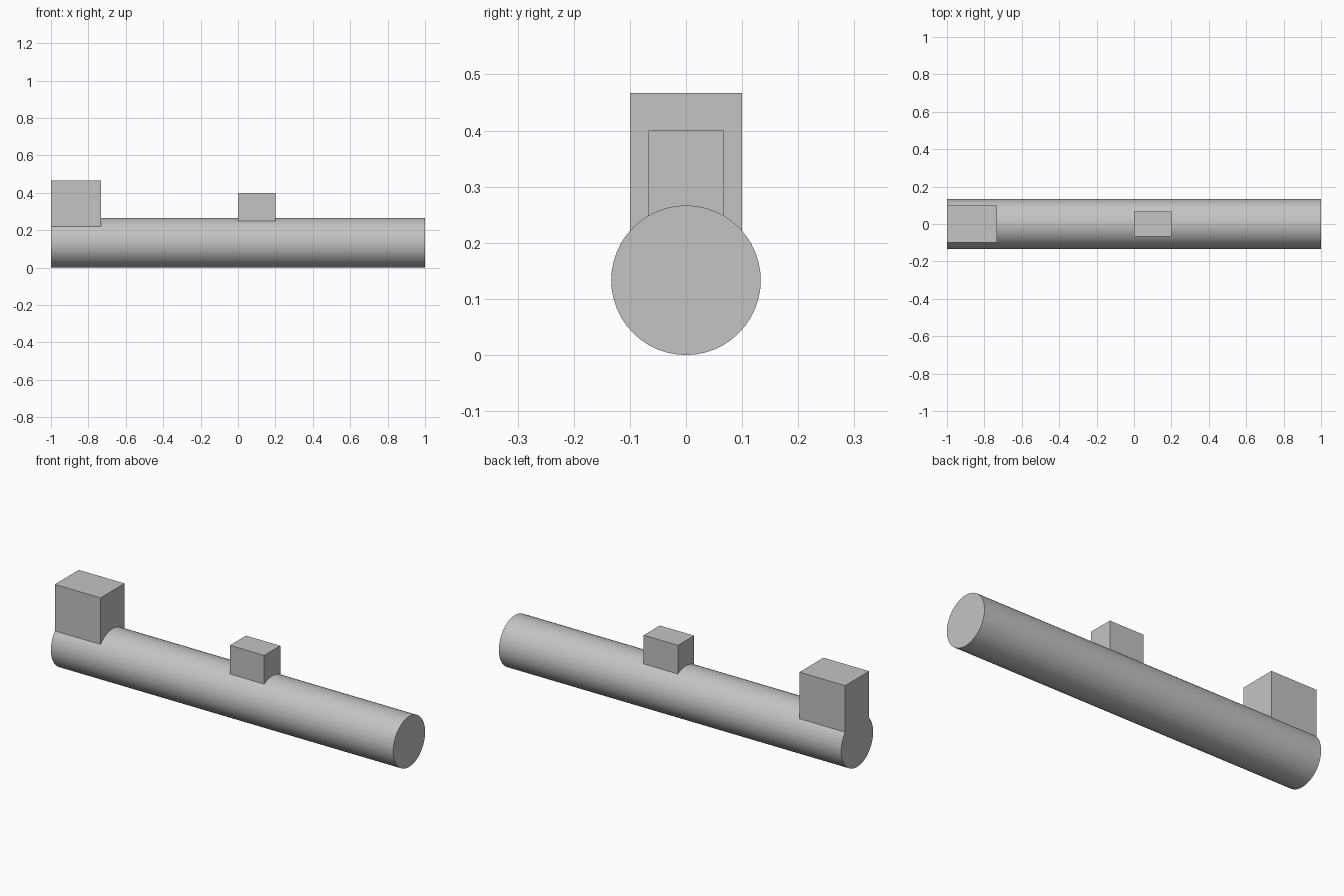
import bpy
import math

if "Cube" in bpy.data.objects:
    bpy.data.objects.remove(bpy.data.objects["Cube"], do_unlink=True)

RADIUS = 2 / 15
SEGMENTS = 48

grey = bpy.data.materials.new("light_grey")
grey.use_nodes = True
colour = (0.55, 0.55, 0.55, 1)
grey.diffuse_color = colour
grey.node_tree.nodes["Principled BSDF"].inputs["Base Color"].default_value = colour


def add_rod(name, length):
    """Cylinder lying along x, resting on the ground."""
    bpy.ops.mesh.primitive_cylinder_add(
        vertices=SEGMENTS, radius=RADIUS, depth=length,
        location=(0, 0, RADIUS), rotation=(0, math.pi / 2, 0))
    rod = bpy.context.object
    rod.name = name
    rod.data.materials.append(grey)
    bpy.ops.object.transform_apply(location=False)
    bpy.ops.object.shade_smooth_by_angle(angle=math.radians(30))
    return rod


def add_block(name, x_min, x_max, half_width, top):
    """Box whose underside is cut to sit on the rod."""
    bottom = RADIUS
    bpy.ops.mesh.primitive_cube_add(
        size=1, location=((x_min + x_max) / 2, 0, (bottom + top) / 2))
    block = bpy.context.object
    block.name = name
    block.scale = (x_max - x_min, 2 * half_width, top - bottom)
    bpy.ops.object.transform_apply(location=False, rotation=False)
    block.data.materials.append(grey)
    cut = block.modifiers.new("saddle", "BOOLEAN")
    cut.operation = "DIFFERENCE"
    cut.solver = "EXACT"
    cut.object = cutter
    bpy.ops.object.modifier_apply(modifier=cut.name)
    for face in block.data.polygons:
        face.use_smooth = False


# Main rod, and a longer copy used only to shape the block undersides
add_rod("rod", 2)
cutter = add_rod("saddle_cutter", 2.4)

# Large block flush with the end, small block near the middle
add_block("end_block", -1, -0.733, 0.1, 0.467)
add_block("middle_block", 0, 0.2, 0.067, 0.4)

bpy.data.objects.remove(cutter, do_unlink=True)
